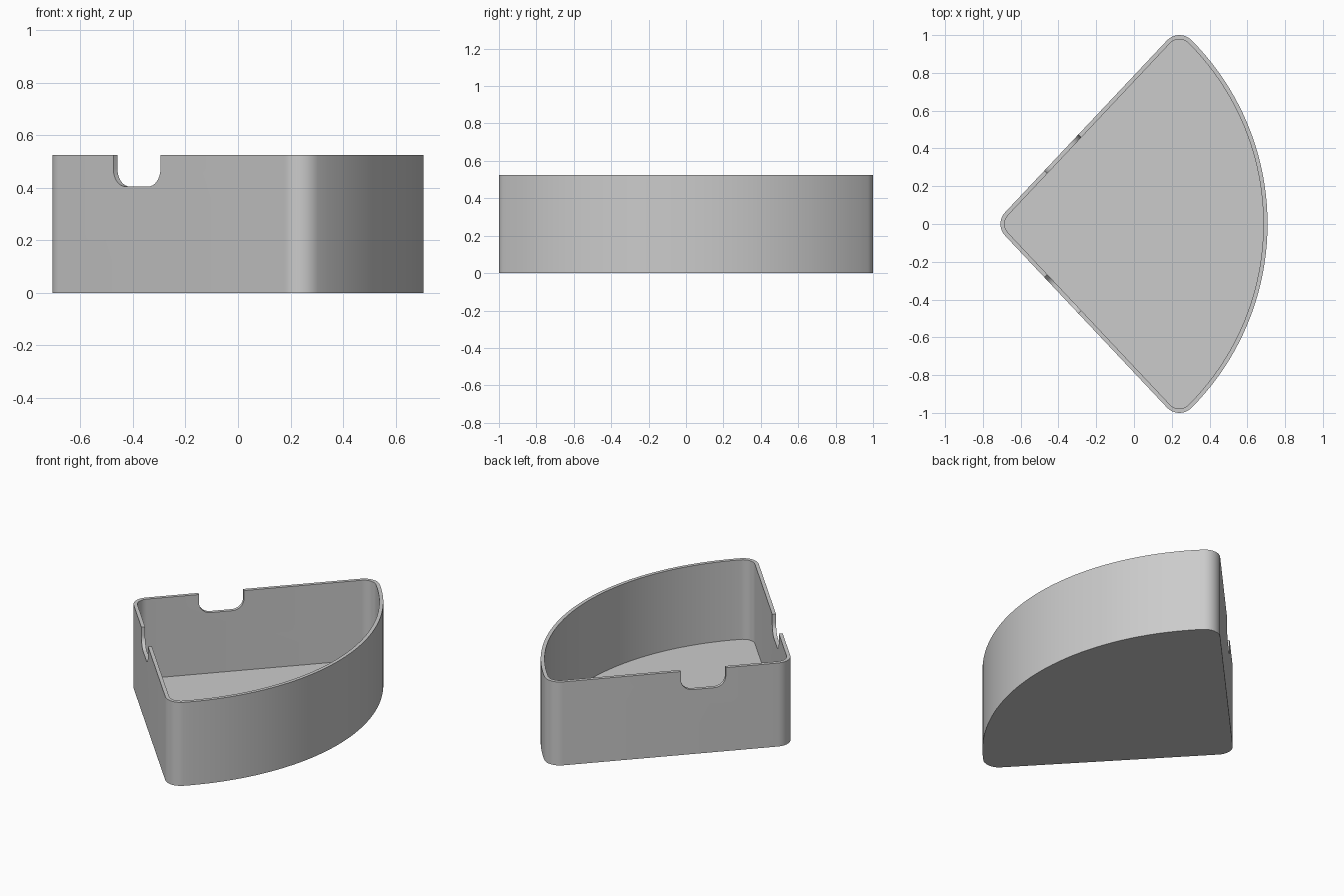
import bpy, bmesh, math
from mathutils import Matrix, Vector

if "Cube" in bpy.data.objects:
    bpy.data.objects.remove(bpy.data.objects["Cube"], do_unlink=True)

HEIGHT, WALL, FLOOR = 0.525, 0.022, 0.025
FILLET = 0.09
CORNER = Vector((0.24, 1 - FILLET))      # centre of each wide corner
APEX = Vector((FILLET - 0.707, 0))       # centre of the pointed corner
RADIUS = 1.377                           # curved wall
ARC = Vector((0.707 - RADIUS, 0))

slope = math.atan2(CORNER.y, CORNER.x - APEX.x)
sweep = math.atan2(CORNER.y, CORNER.x - ARC.x)
normal = slope + math.pi / 2

grey = bpy.data.materials.new("plain grey")
grey.use_nodes = True
grey.diffuse_color = (0.6, 0.6, 0.6, 1)
grey.node_tree.nodes["Principled BSDF"].inputs["Base Color"].default_value = (0.6, 0.6, 0.6, 1)


def arc(centre, radius, start, end, steps):
    return [(centre.x + radius * math.cos(start + (end - start) * i / steps),
             centre.y + radius * math.sin(start + (end - start) * i / steps))
            for i in range(steps + 1)]


def outline(inset):
    """Rounded sector, counter-clockwise, moved inward by inset."""
    r = FILLET - inset
    low = Vector((CORNER.x, -CORNER.y))
    return (arc(ARC, RADIUS - inset, -sweep, sweep, 40)[1:-1]
            + arc(CORNER, r, sweep, normal, 10)
            + arc(APEX, r, normal, 2 * math.pi - normal, 10)
            + arc(low, r, 2 * math.pi - normal, 2 * math.pi - sweep, 10))


def make_object(name, bm):
    bmesh.ops.recalc_face_normals(bm, faces=bm.faces)
    mesh = bpy.data.meshes.new(name)
    bm.to_mesh(mesh)
    bm.free()
    mesh.materials.append(grey)
    obj = bpy.data.objects.new(name, mesh)
    bpy.context.collection.objects.link(obj)
    return obj


# Tray: rings run up the outside, over the rim and down to the floor
bm = bmesh.new()
rings = [[bm.verts.new((x, y, z)) for x, y in outline(inset)]
         for inset, z in ((0, 0), (0, HEIGHT), (WALL, HEIGHT), (WALL, FLOOR))]
for a, b in zip(rings, rings[1:]):
    for i in range(len(a)):
        j = (i + 1) % len(a)
        bm.faces.new((a[i], a[j], b[j], b[i]))
bm.faces.new(rings[0][::-1])
bm.faces.new(rings[-1])
tray = make_object("tray", bm)

# Rounded notch in each straight wall
HALF, ROUND, NOTCH_Z = 0.131, 0.068, 0.405
left = Vector((ROUND - HALF, NOTCH_Z + ROUND))
right = Vector((HALF - ROUND, NOTCH_Z + ROUND))
profile = (arc(left, ROUND, math.pi, 1.5 * math.pi, 8)
           + arc(right, ROUND, 1.5 * math.pi, 2 * math.pi, 8)
           + [(HALF, HEIGHT + 0.1), (-HALF, HEIGHT + 0.1)])
edge = APEX + FILLET * Vector((math.cos(normal), math.sin(normal)))
notch_x = -0.385
notch_y = edge.y + (notch_x - edge.x) * math.tan(slope)

bpy.context.view_layer.objects.active = tray
tray.select_set(True)
for side in (1, -1):
    bm = bmesh.new()
    face = bm.faces.new([bm.verts.new((u, -0.06, z)) for u, z in profile])
    new = bmesh.ops.extrude_face_region(bm, geom=[face])["geom"]
    bmesh.ops.translate(bm, vec=(0, 0.12, 0),
                        verts=[v for v in new if isinstance(v, bmesh.types.BMVert)])
    bm.transform(Matrix.Translation((notch_x, side * notch_y, 0))
                 @ Matrix.Rotation(side * slope, 4, "Z"))
    cutter = make_object("notch_cutter", bm)
    cutter.hide_render = True
    cut = tray.modifiers.new("notch", "BOOLEAN")
    cut.operation = "DIFFERENCE"
    cut.solver = "EXACT"
    cut.object = cutter
    bpy.ops.object.modifier_apply(modifier=cut.name)
    bpy.data.objects.remove(cutter, do_unlink=True)

bpy.ops.object.shade_smooth_by_angle(angle=math.radians(35))
